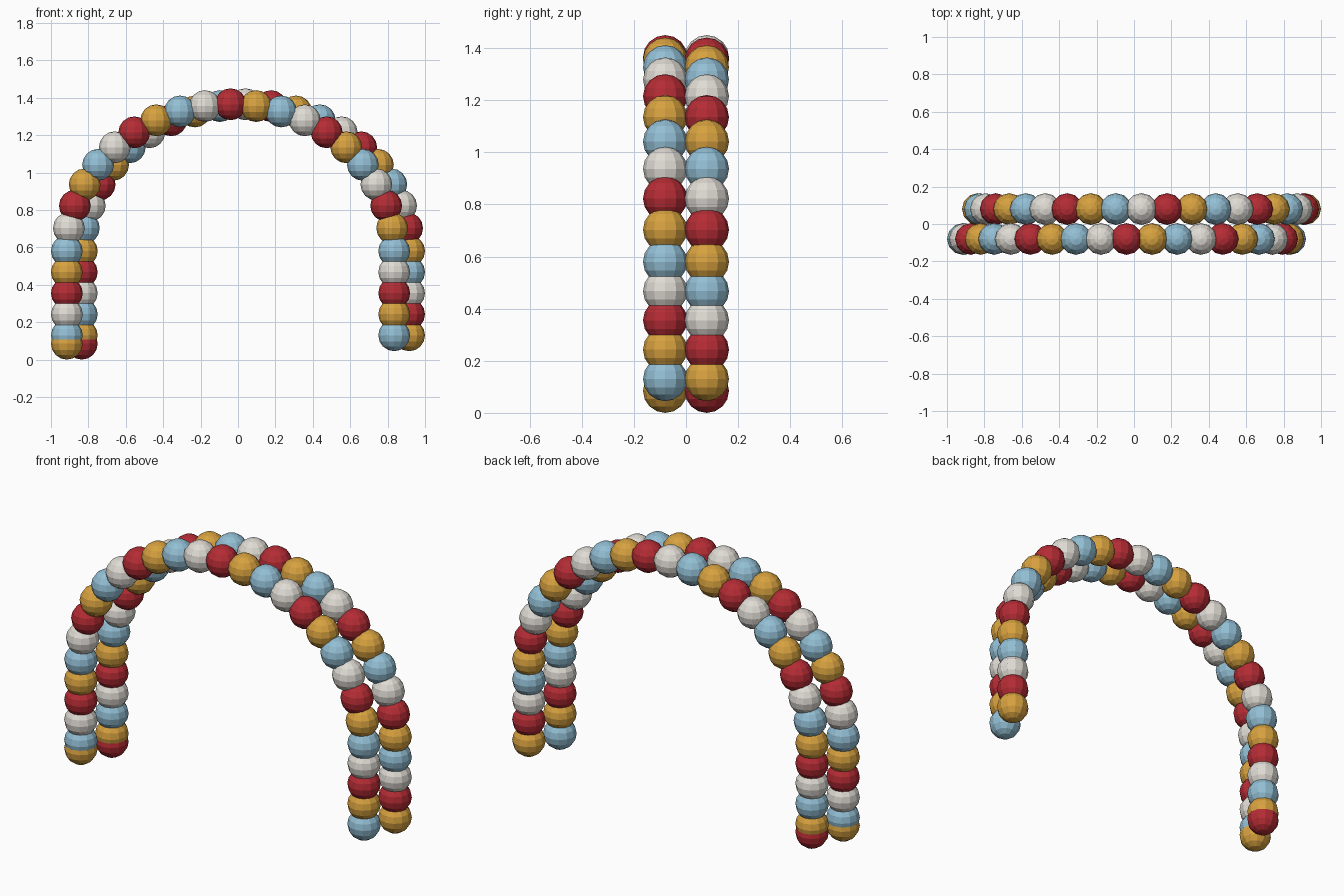
import bpy
import math

cube = bpy.data.objects.get("Cube")
if cube:
    bpy.data.objects.remove(cube, do_unlink=True)

RADIUS = 0.085
HALF_SPAN = 0.875
SPRING = 0.58      # height where the legs meet the arch
RISE = 0.785
LEG_STEP = 0.1125


def material(name, rgb):
    mat = bpy.data.materials.new(name)
    mat.use_nodes = True
    colour = (*rgb, 1)
    mat.diffuse_color = colour
    mat.node_tree.nodes["Principled BSDF"].inputs["Base Color"].default_value = colour
    return mat


colours = [
    material("gold", (0.68, 0.36, 0.05)),
    material("pale blue", (0.29, 0.52, 0.66)),
    material("off white", (0.74, 0.71, 0.66)),
    material("red", (0.46, 0.025, 0.035)),
]


def balloon_mesh(mat):
    bpy.ops.mesh.primitive_uv_sphere_add(segments=12, ring_count=8, radius=RADIUS)
    obj = bpy.context.object
    mesh = obj.data
    mesh.name = mat.name + " balloon"
    mesh.materials.append(mat)
    bpy.data.objects.remove(obj, do_unlink=True)
    return mesh


meshes = [balloon_mesh(mat) for mat in colours]

# Balloon centres: base, left leg, half-ellipse arch, right leg
leg = [SPRING - LEG_STEP * k for k in range(1, 5)]
path = [(-HALF_SPAN, RADIUS)]
path += [(-HALF_SPAN, z) for z in reversed(leg)]
for k in range(21):
    a = math.pi * k / 20
    path.append((-HALF_SPAN * math.cos(a), SPRING + RISE * math.sin(a)))
path += [(HALF_SPAN, z) for z in leg]

# Two staggered rows, with the colour order shifted by one
for row, side, shift in (("front", -1, 0), ("back", 1, -1)):
    for i, (x, z) in enumerate(path):
        obj = bpy.data.objects.new(f"{row}_balloon_{i + 1}", meshes[(i + shift) % 4])
        obj.location = (x + side * 0.04, side * 0.08, z)
        bpy.context.collection.objects.link(obj)
